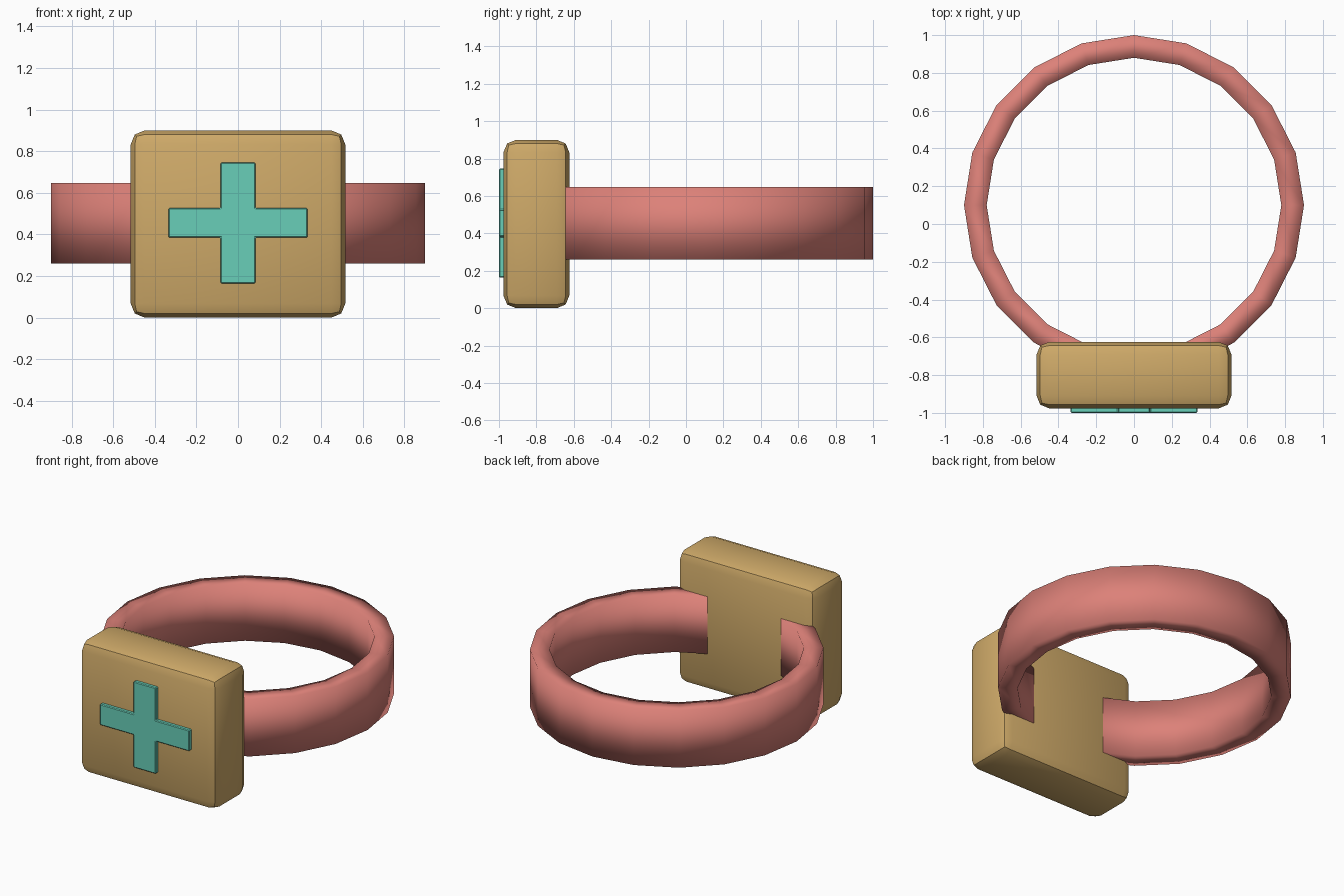
import bpy, bmesh, math

if "Cube" in bpy.data.objects:
    bpy.data.objects.remove(bpy.data.objects["Cube"])


def material(name, color):
    m = bpy.data.materials.new(name)
    m.diffuse_color = color
    m.use_nodes = True
    m.node_tree.nodes["Principled BSDF"].inputs["Base Color"].default_value = m.diffuse_color
    return m


def finish(bm, name, mat, bevel=0, segments=1):
    bmesh.ops.recalc_face_normals(bm, faces=bm.faces)
    if bevel:
        bmesh.ops.bevel(bm, geom=bm.edges[:], offset=bevel, segments=segments,
                        profile=0.5, affect='EDGES')
    me = bpy.data.meshes.new(name)
    bm.to_mesh(me)
    bm.free()
    me.materials.append(mat)
    ob = bpy.data.objects.new(name, me)
    bpy.context.collection.objects.link(ob)
    bpy.context.view_layer.objects.active = ob
    bpy.ops.object.select_all(action='DESELECT')
    ob.select_set(True)
    return ob


def prism(outline, y0, y1):
    """Extrude an x-z outline along y."""
    bm = bmesh.new()
    face = bm.faces.new([bm.verts.new((x, y0, z)) for x, z in outline])
    ext = bmesh.ops.extrude_face_region(bm, geom=[face])
    for g in ext['geom']:
        if isinstance(g, bmesh.types.BMVert):
            g.co.y = y1
    return bm


red = material("strap_red", (0.72, 0.22, 0.19, 1))
tan = material("pouch_tan", (0.62, 0.40, 0.14, 1))
teal = material("cross_teal", (0.14, 0.62, 0.48, 1))

# Strap: 20-sided band with a rectangular section, fully smooth shaded
bm = bmesh.new()
N = 20
section = [(0.90, 0.26), (0.90, 0.647), (0.78, 0.647), (0.78, 0.26)]
rings = []
for i in range(N):
    a = math.tau * i / N
    rings.append([bm.verts.new((r * math.cos(a), 0.1 + r * math.sin(a), z))
                  for r, z in section])
for i in range(N):
    p, q = rings[i], rings[(i + 1) % N]
    for j in range(4):
        k = (j + 1) % 4
        bm.faces.new((p[j], q[j], q[k], p[k]))
finish(bm, "strap", red)
bpy.ops.object.shade_smooth()

# Pouch: box with rounded edges
w = 0.516
bm = prism([(-w, 0), (w, 0), (w, 0.9), (-w, 0.9)], -0.976, -0.624)
finish(bm, "pouch", tan, 0.067, 2)
bpy.ops.object.shade_smooth_by_angle(angle=math.radians(30))

# Cross: raised plus-shaped patch on the front
cx, ax, cz = 0.335, 0.084, 0.455
hz, az = 0.291, 0.071
cross = [(-ax, cz - hz), (ax, cz - hz), (ax, cz - az), (cx, cz - az),
         (cx, cz + az), (ax, cz + az), (ax, cz + hz), (-ax, cz + hz),
         (-ax, cz + az), (-cx, cz + az), (-cx, cz - az), (-ax, cz - az)]
bm = prism(cross, -1.0, -0.95)
finish(bm, "cross_patch", teal, 0.005, 1)
bpy.ops.object.shade_smooth_by_angle(angle=math.radians(30))
